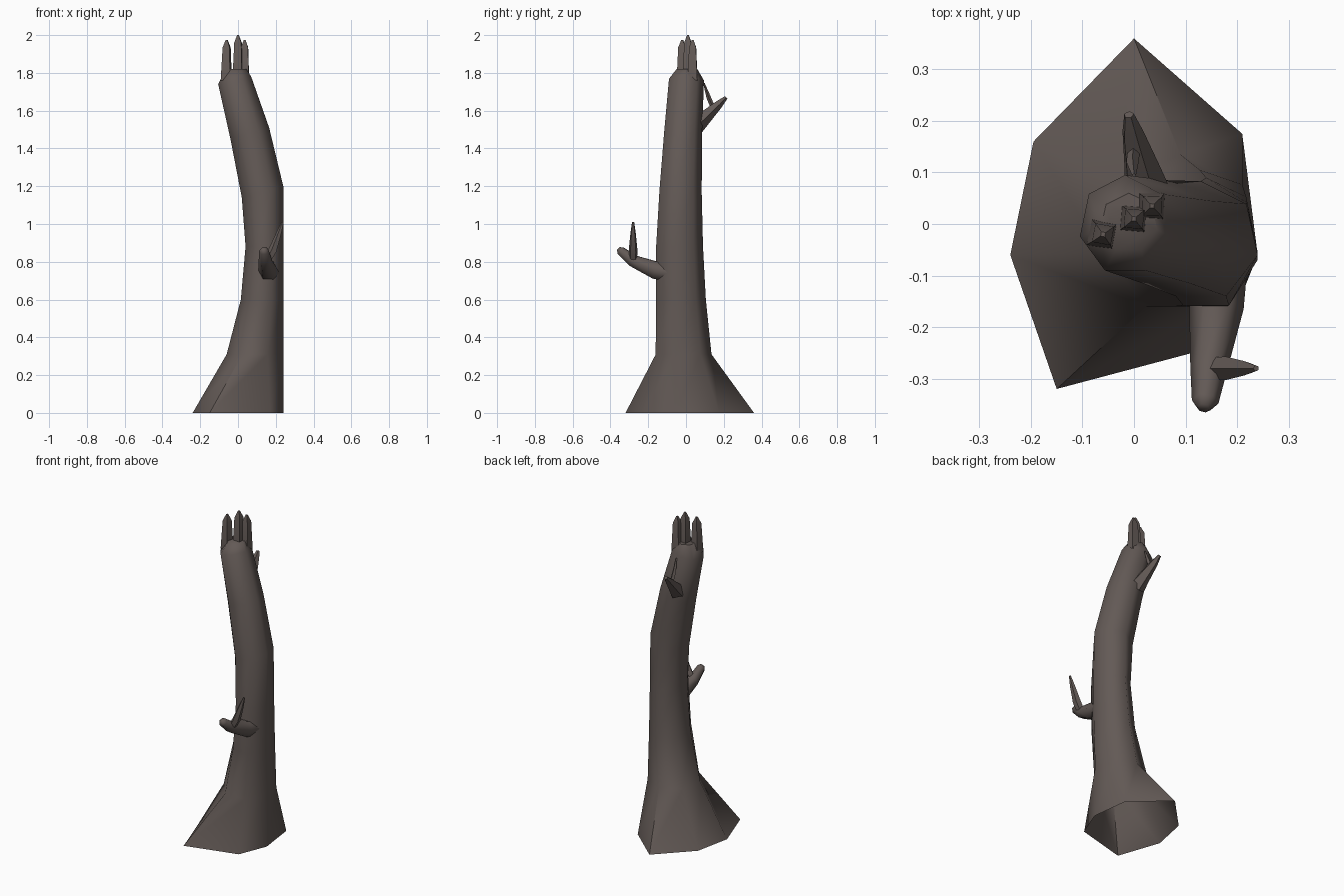
import bpy, math
from math import sin, cos, radians
from mathutils import Vector

cube = bpy.data.objects.get("Cube")
if cube:
    bpy.data.objects.remove(cube, do_unlink=True)

bark = bpy.data.materials.new("dark_bark")
bark.use_nodes = True
colour = (0.125, 0.102, 0.093, 1)
bark.diffuse_color = colour
bark.node_tree.nodes["Principled BSDF"].inputs["Base Color"].default_value = colour


def loft(name, rings, cap_start=False, cap_end=True):
    """Skin a list of equal-sided rings into one object."""
    n = len(rings[0])
    verts = [p for ring in rings for p in ring]
    faces = [(a * n + i, a * n + (i + 1) % n, (a + 1) * n + (i + 1) % n, (a + 1) * n + i)
             for a in range(len(rings) - 1) for i in range(n)]
    if cap_start:
        faces.append(tuple(reversed(range(n))))
    if cap_end:
        faces.append(tuple(range(len(verts) - n, len(verts))))
    mesh = bpy.data.meshes.new(name)
    mesh.from_pydata(verts, [], faces)
    mesh.materials.append(bark)
    obj = bpy.data.objects.new(name, mesh)
    bpy.context.collection.objects.link(obj)
    bpy.ops.object.select_all(action='DESELECT')
    obj.select_set(True)
    bpy.context.view_layer.objects.active = obj
    bpy.ops.object.shade_smooth_by_angle(angle=radians(62))
    return obj


def limb(name, path, sides, turn=0):
    """Tapered limb; path holds (x, y, z, radius) stations."""
    pts = [Vector(p[:3]) for p in path]
    rings = []
    for k, p in enumerate(path):
        d = (pts[min(k + 1, len(pts) - 1)] - pts[max(k - 1, 0)]).normalized()
        u = d.cross(Vector((0, 1, 0) if abs(d.z) > 0.7 else (0, 0, 1))).normalized()
        v = d.cross(u)
        angles = [turn + math.tau * i / sides for i in range(sides)]
        rings.append([pts[k] + p[3] * (cos(a) * u + sin(a) * v) for a in angles])
    return loft(name, rings, cap_start=True)


# Trunk: flared open foot, then seven-sided rings given by their extents
foot = [(0, .36), (-.195, .16), (-.24, -.06), (-.15, -.32),
        (.17, -.235), (.24, -.06), (.21, .175)]
levels = [  # z, x min, x max, y min, y max, tilt
    (.31, -.06, .24, -.16, .135, 0),
    (.6, .015, .24, -.16, .105, 0),
    (.88, .04, .24, -.158, .09, 0),
    (1.17, .02, .24, -.14, .083, .03),
    (1.48, -.04, .165, -.115, .085, .03),
    (1.76, -.105, .07, -.09, .095, .02),
    (1.82, -.065, .045, -.05, .06, 0),
]
rings = [[(x, y, 0) for x, y in foot]]
for z, x0, x1, y0, y1, tilt in levels:
    rx, ry = (x1 - x0) / 1.95, (y1 - y0) / 1.9
    ring = []
    for i in range(7):
        a = radians(90) + math.tau * i / 7
        ring.append(((x0 + x1) / 2 + rx * cos(a), y1 - ry + ry * sin(a), z + tilt * cos(a)))
    rings.append(ring)
loft("trunk", rings)

# Splintered crown: square pointed shards
shards = [(-.06, -.02, 1.975, .6), (0, .01, 2.0, .7), (.035, .035, 1.975, .75)]
for k, (x, y, top, turn) in enumerate(shards):
    limb("crown_splinter_%d" % (k + 1),
         [(x - .002, y, 1.76, .036), (x, y, top - .04, .026), (x, y, top, .006)], 4, turn)

# Lower front branch with its upright twig
limb("front_branch", [(.165, -.08, .74, .055), (.16, -.16, .755, .053),
                      (.145, -.28, .805, .036), (.138, -.345, .858, .026),
                      (.135, -.357, .87, .012)], 6)
limb("front_twig", [(.15, -.28, .8, .022), (.185, -.28, .86, .024),
                    (.217, -.28, .95, .015), (.237, -.28, 1.01, .006)], 5)

# Upper back branch with its thin twig
limb("back_branch", [(.025, .05, 1.52, .05), (.015, .1, 1.565, .038),
                     (-.003, .175, 1.635, .022), (-.01, .212, 1.67, .01)], 5)
limb("back_twig", [(0, .145, 1.61, .012), (-.003, .12, 1.67, .012),
                   (0, .095, 1.745, .004)], 4)
